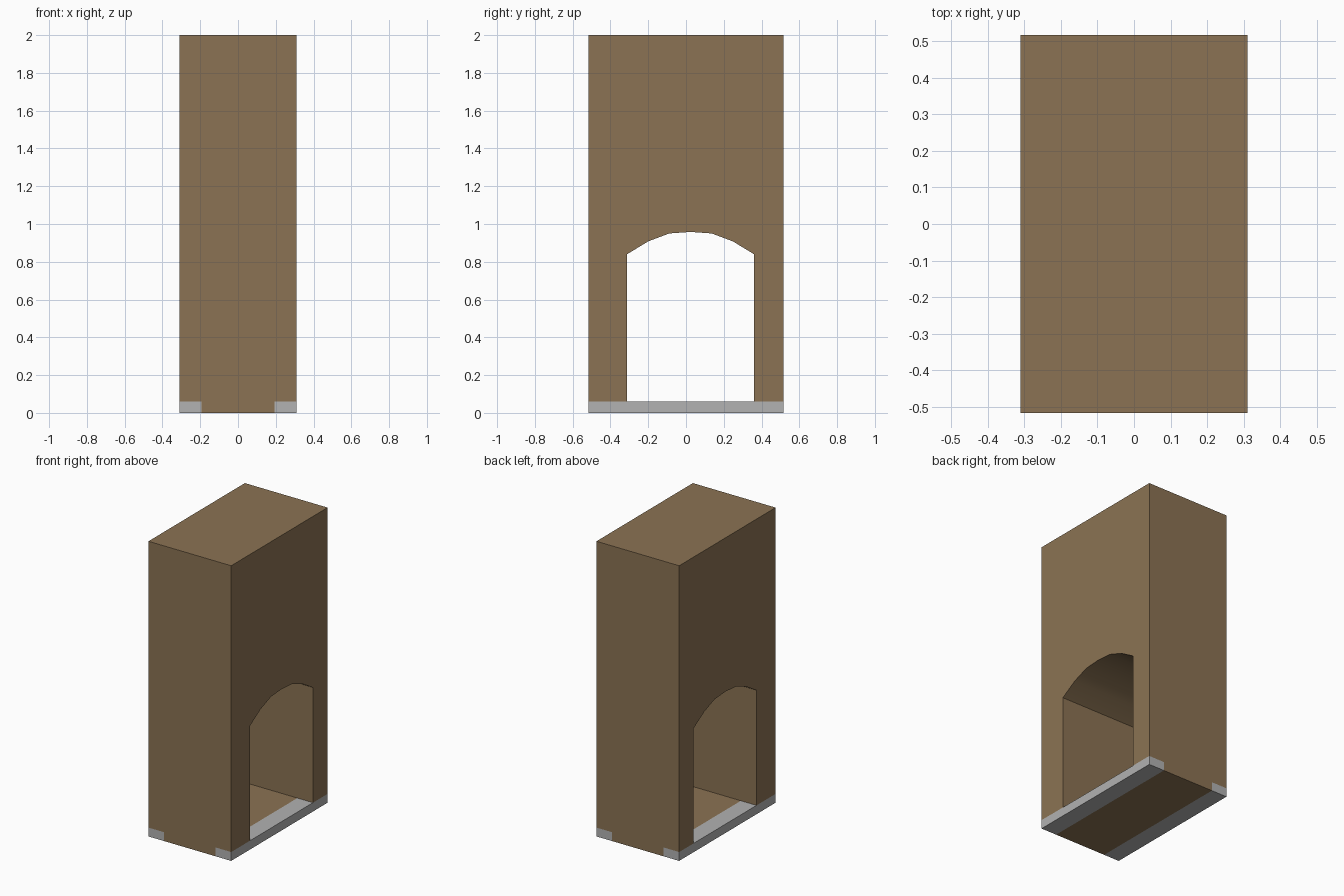
import bpy, bmesh, math

if "Cube" in bpy.data.objects:
    bpy.data.objects.remove(bpy.data.objects["Cube"])

HX, HY, HEIGHT = 0.31, 0.516, 2.0      # block half width, half depth, height
BASE, STRIP = 0.06, 0.193              # base height, inner edge of the kerbs


def material(name, color):
    m = bpy.data.materials.new(name)
    m.diffuse_color = (*color, 1)
    m.use_nodes = True
    m.node_tree.nodes["Principled BSDF"].inputs["Base Color"].default_value = m.diffuse_color
    return m


def new_object(name, bm):
    bmesh.ops.recalc_face_normals(bm, faces=bm.faces[:])
    me = bpy.data.meshes.new(name)
    bm.to_mesh(me)
    bm.free()
    ob = bpy.data.objects.new(name, me)
    bpy.context.collection.objects.link(ob)
    return ob


def prism(name, profile, half):
    """Extrude a y-z outline along x."""
    bm = bmesh.new()
    f = bm.faces.new([bm.verts.new((-half, y, z)) for y, z in profile])
    r = bmesh.ops.extrude_face_region(bm, geom=[f])
    vs = [v for v in r["geom"] if isinstance(v, bmesh.types.BMVert)]
    bmesh.ops.translate(bm, verts=vs, vec=(2 * half, 0, 0))
    return new_object(name, bm)


brown = material("brown wall", (0.258, 0.171, 0.087))
grey = material("grey stone", (0.445, 0.445, 0.445))

# main block
wall = prism("arched_wall", [(-HY, 0), (HY, 0), (HY, HEIGHT), (-HY, HEIGHT)], HX)

# passage cutter with a six-segment arch, slightly off centre
cy, step = 0.024, 0.112
arch = [(3, 0.84), (2, 0.908), (1, 0.95), (0, 0.958), (-1, 0.95), (-2, 0.908), (-3, 0.84)]
outline = [(cy - 3 * step, BASE), (cy + 3 * step, BASE)]
outline += [(cy + i * step, z) for i, z in arch]
cutter = prism("passage_cutter", outline, HX + 0.2)

mod = wall.modifiers.new("passage", 'BOOLEAN')
mod.operation = 'DIFFERENCE'
mod.solver = 'EXACT'
mod.object = cutter
bpy.context.view_layer.objects.active = wall
wall.select_set(True)
cutter.select_set(False)
bpy.ops.object.modifier_apply(modifier=mod.name)
bpy.data.objects.remove(cutter, do_unlink=True)

# split off the base band, then the two kerbs along its long sides
bm = bmesh.new()
bm.from_mesh(wall.data)
bmesh.ops.bisect_plane(bm, geom=bm.verts[:] + bm.edges[:] + bm.faces[:], dist=1e-4,
                       plane_co=(0, 0, BASE), plane_no=(0, 0, 1))
for x in (-STRIP, STRIP):
    low = [f for f in bm.faces if all(v.co.z < BASE + 0.001 for v in f.verts)]
    edges = {e for f in low for e in f.edges}
    verts = {v for f in low for v in f.verts}
    bmesh.ops.bisect_plane(bm, geom=list(verts) + list(edges) + low, dist=1e-4,
                           plane_co=(x, 0, 0), plane_no=(1, 0, 0))
for f in bm.faces:
    c = f.calc_center_median()
    low = all(v.co.z < BASE + 0.001 for v in f.verts)
    f.material_index = 1 if low and abs(c.x) > STRIP else 0
bm.to_mesh(wall.data)
bm.free()

wall.data.materials.clear()
wall.data.materials.append(brown)
wall.data.materials.append(grey)
bm = bmesh.new()
bm.from_mesh(wall.data)
for f in bm.faces:
    low = all(v.co.z < BASE + 0.001 for v in f.verts)
    f.material_index = 1 if low and abs(f.calc_center_median().x) > STRIP else 0
bm.to_mesh(wall.data)
bm.free()

# smooth vault, sharp corners
bpy.ops.object.shade_smooth_by_angle(angle=math.radians(30))
